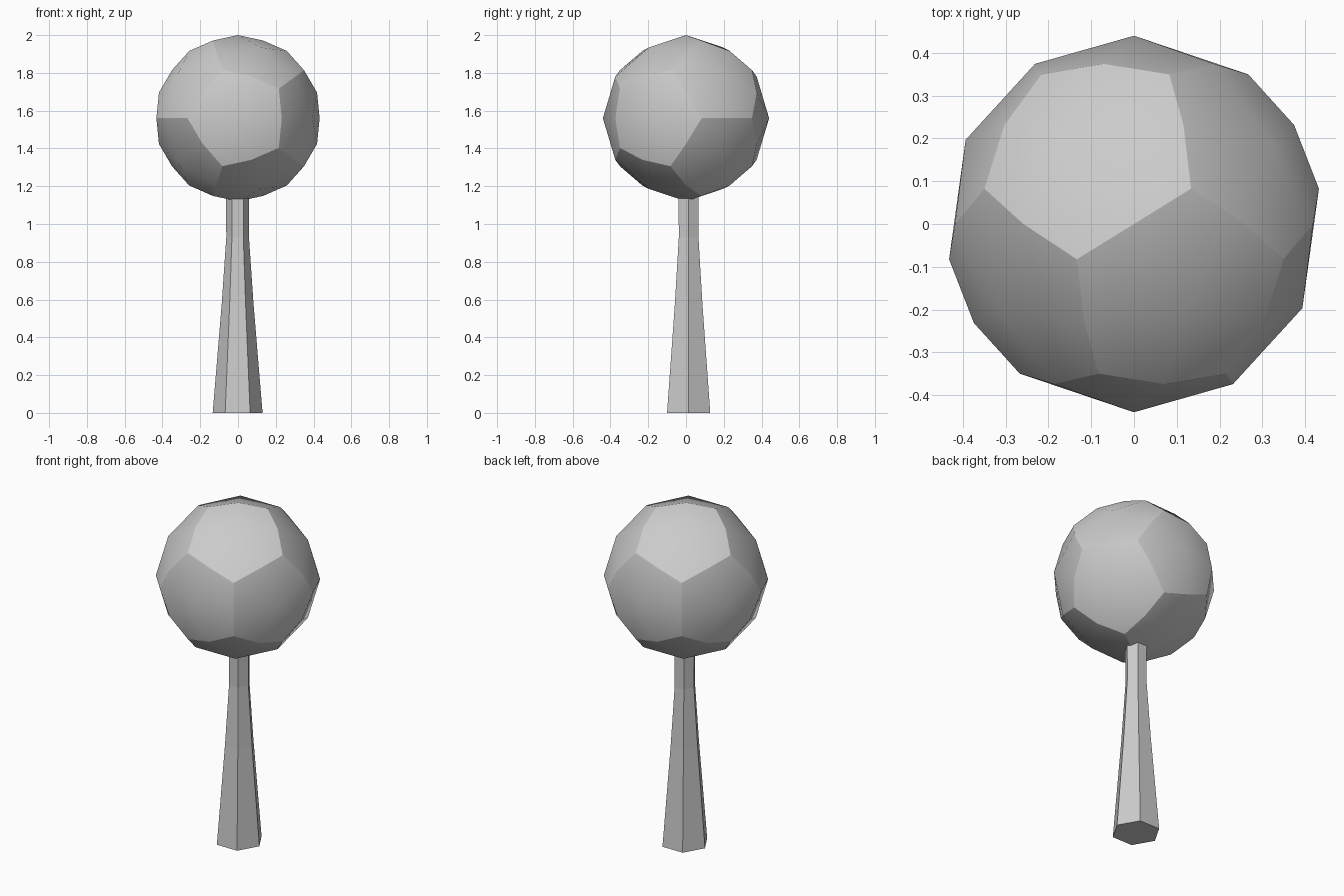
import bpy, bmesh, math
from mathutils import Vector, Matrix

if "Cube" in bpy.data.objects:
    bpy.data.objects.remove(bpy.data.objects["Cube"])


def make_object(name, bm):
    bmesh.ops.recalc_face_normals(bm, faces=bm.faces[:])
    mesh = bpy.data.meshes.new(name)
    bm.to_mesh(mesh)
    bm.free()
    obj = bpy.data.objects.new(name, mesh)
    bpy.context.collection.objects.link(obj)
    return obj


# Trunk: tapering six-sided column, slightly off centre
SIDES = 6
profile = [(0, .132), (.58, .084), (.93, .06), (1.2, .062)]
bm = bmesh.new()
rings = []
for z, r in profile:
    rings.append([bm.verts.new((r * math.cos(k * math.tau / SIDES) - .002,
                                r * math.sin(k * math.tau / SIDES) + .014, z))
                  for k in range(SIDES)])
for a, b in zip(rings, rings[1:]):
    for k in range(SIDES):
        n = (k + 1) % SIDES
        bm.faces.new((a[k], a[n], b[n], b[k]))
bm.faces.new(rings[0])
bm.faces.new(rings[-1])
make_object("trunk", bm)

# Crown: dodecahedron rounded onto a sphere, one ten-triangle fan per pentagon
RADIUS, CENTRE = .44, Vector((0, 0, 1.56))
PHI = (1 + 5 ** .5) / 2
turn = Matrix.Rotation(math.pi / 2 - math.atan(PHI), 3, 'Z')
centres = []
for s in (-1, 1):
    for t in (-PHI, PHI):
        centres += [turn @ Vector(v).normalized()
                    for v in ((s, t, 0), (0, s, t), (t, 0, s))]

bm = bmesh.new()
for c in centres:
    # neighbouring pentagon centres, sorted around this one
    side = c.orthogonal().normalized()
    up = c.cross(side)
    near = [n for n in centres if .3 < c.dot(n) < .6]
    near.sort(key=lambda n: math.atan2(n.dot(up), n.dot(side)))
    rim = []
    for a, b in zip(near, near[1:] + near[:1]):
        rim += [c + a, c + a + b]          # edge midpoint, then corner
    hub = bm.verts.new(CENTRE + c * RADIUS)
    ring = [bm.verts.new(CENTRE + p.normalized() * RADIUS) for p in rim]
    for a, b in zip(ring, ring[1:] + ring[:1]):
        bm.faces.new((hub, a, b)).smooth = True

# weld the pentagons, keeping their borders sharp
for e in bm.edges:
    e.smooth = not e.is_boundary
bmesh.ops.remove_doubles(bm, verts=bm.verts[:], dist=.001)
make_object("crown", bm)
